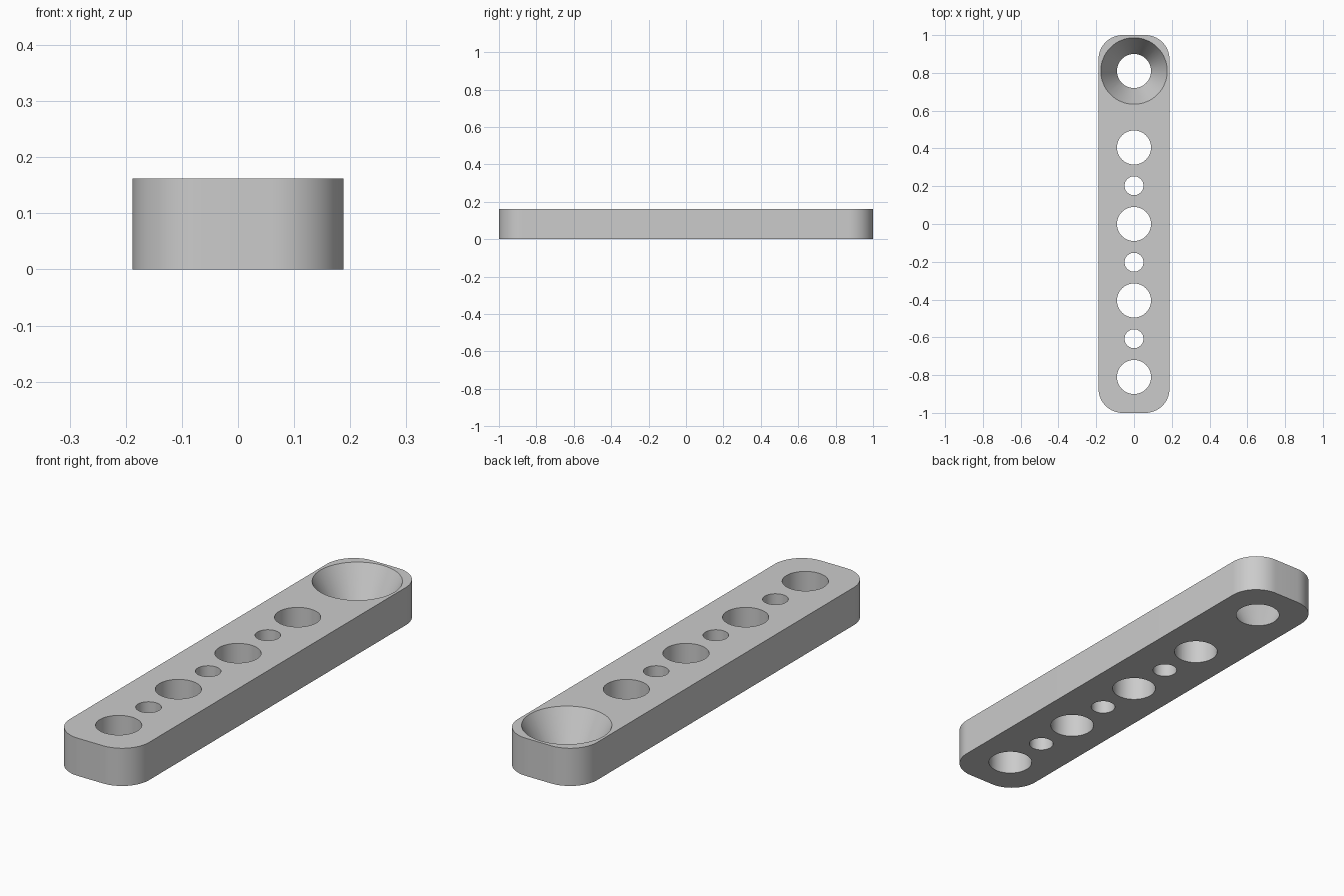
import bpy
import bmesh
import math

HALF_W, HALF_L, HEIGHT, CORNER = 0.188, 1.0, 0.162, 0.128
PITCH = 0.405
BIG_R, SMALL_R, RIM_R = 0.09, 0.05, 0.176
MARGIN = 0.02

if "Cube" in bpy.data.objects:
    bpy.data.objects.remove(bpy.data.objects["Cube"], do_unlink=True)

grey = bpy.data.materials.new("light_grey")
grey.use_nodes = True
colour = (0.6, 0.6, 0.6, 1)
grey.diffuse_color = colour
grey.node_tree.nodes["Principled BSDF"].inputs["Base Color"].default_value = colour


def make_object(name, bm):
    bmesh.ops.recalc_face_normals(bm, faces=bm.faces)
    mesh = bpy.data.meshes.new(name)
    bm.to_mesh(mesh)
    bm.free()
    obj = bpy.data.objects.new(name, mesh)
    bpy.context.collection.objects.link(obj)
    mesh.materials.append(grey)
    return obj


def rounded_bar(name, steps=16):
    """Rounded rectangle profile extruded upward."""
    bm = bmesh.new()
    verts = []
    for quarter, (sx, sy) in enumerate([(1, 1), (-1, 1), (-1, -1), (1, -1)]):
        for i in range(steps + 1):
            a = (quarter + i / steps) * math.pi / 2
            verts.append(bm.verts.new((sx * (HALF_W - CORNER) + CORNER * math.cos(a),
                                       sy * (HALF_L - CORNER) + CORNER * math.sin(a), 0)))
    base = bm.faces.new(verts)
    top = bmesh.ops.extrude_face_region(bm, geom=[base], use_keep_orig=True)
    moved = [v for v in top["geom"] if isinstance(v, bmesh.types.BMVert)]
    bmesh.ops.translate(bm, verts=moved, vec=(0, 0, HEIGHT))
    return make_object(name, bm)


def add_cutter(bm, y, low_r, high_r):
    """Round cutter running past both faces, with radii given at the faces."""
    extra = (high_r - low_r) * MARGIN / HEIGHT
    made = bmesh.ops.create_cone(bm, cap_ends=True, segments=64,
                                 radius1=low_r - extra, radius2=high_r + extra,
                                 depth=HEIGHT + 2 * MARGIN)
    bmesh.ops.translate(bm, verts=made["verts"], vec=(0, y, HEIGHT / 2))


bar = rounded_bar("perforated_bar")

# Large holes, small holes between them, and the flared hole at the back
cutters = bmesh.new()
for k in range(-2, 2):
    add_cutter(cutters, k * PITCH, BIG_R, BIG_R)
for k in range(-2, 1):
    add_cutter(cutters, (k + 0.5) * PITCH, SMALL_R, SMALL_R)
add_cutter(cutters, 2 * PITCH, BIG_R, RIM_R)
cutter = make_object("hole_cutters", cutters)
cutter.hide_render = True

# Cut the holes, then discard the cutters
bpy.ops.object.select_all(action='DESELECT')
bpy.context.view_layer.objects.active = bar
bar.select_set(True)
cut = bar.modifiers.new("holes", 'BOOLEAN')
cut.operation = 'DIFFERENCE'
cut.solver = 'EXACT'
cut.object = cutter
bpy.ops.object.modifier_apply(modifier=cut.name)
bpy.data.objects.remove(cutter, do_unlink=True)

bpy.ops.object.shade_smooth_by_angle(angle=math.radians(30))
